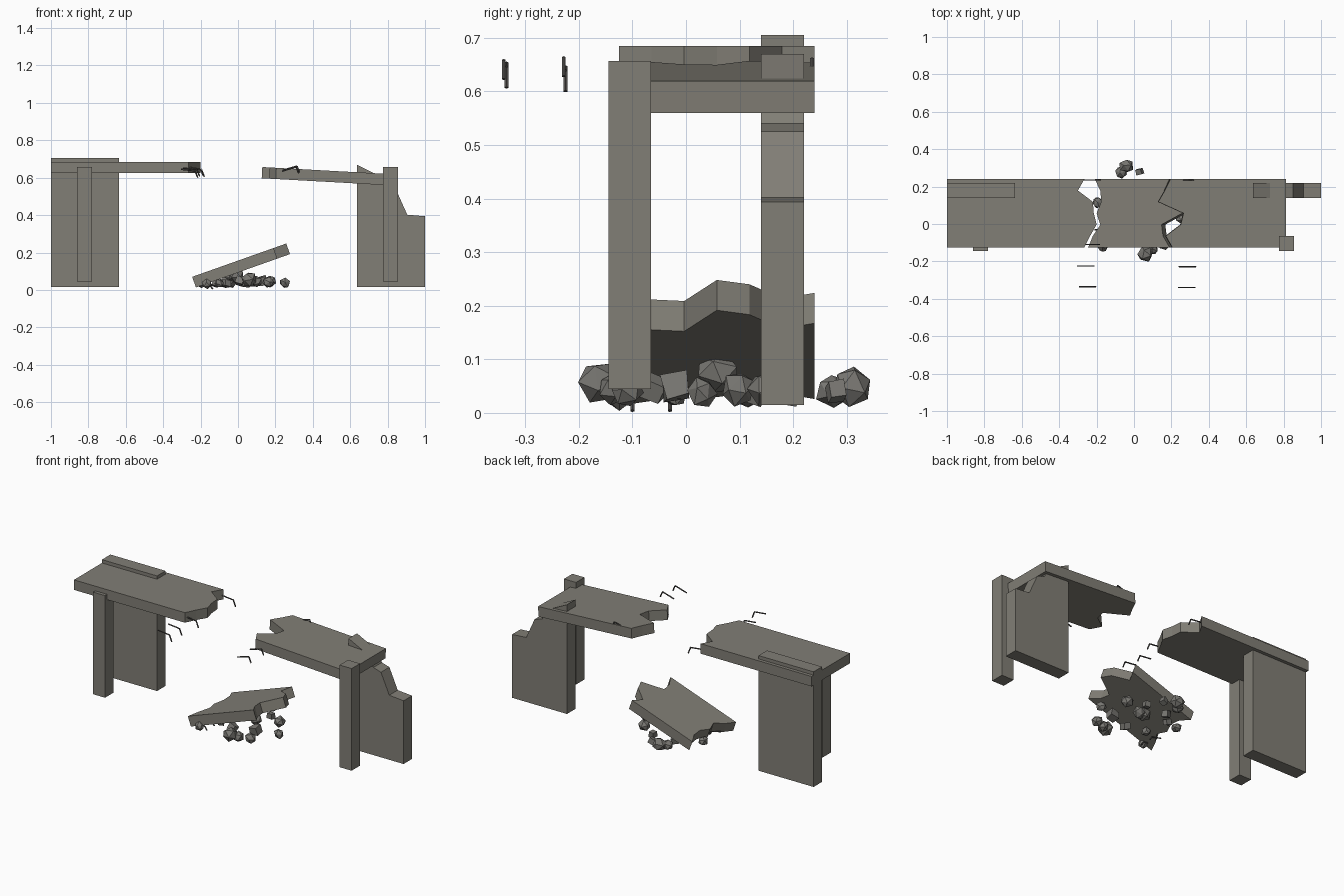
import bpy, bmesh, math, random
from mathutils import Vector, Matrix, Euler

if "Cube" in bpy.data.objects:
    bpy.data.objects.remove(bpy.data.objects["Cube"])

random.seed(7)


def material(name, rgb):
    m = bpy.data.materials.new(name)
    m.diffuse_color = (*rgb, 1)
    m.use_nodes = True
    m.node_tree.nodes["Principled BSDF"].inputs["Base Color"].default_value = m.diffuse_color
    return m


CONCRETE = material("concrete", (0.22, 0.21, 0.18))
RUBBLE = material("rubble grey", (0.19, 0.185, 0.17))
STEEL = material("dark steel", (0.09, 0.085, 0.08))


def finish(bm, name, mat):
    bmesh.ops.recalc_face_normals(bm, faces=bm.faces)
    me = bpy.data.meshes.new(name)
    bm.to_mesh(me)
    bm.free()
    me.materials.append(mat)
    ob = bpy.data.objects.new(name, me)
    bpy.context.collection.objects.link(ob)
    return ob


def prism(name, lower, upper, mat=CONCRETE):
    """Solid between two matching outlines."""
    bm = bmesh.new()
    a = [bm.verts.new(p) for p in lower]
    b = [bm.verts.new(p) for p in upper]
    bm.faces.new(a)
    bm.faces.new(b)
    n = len(a)
    for i in range(n):
        j = (i + 1) % n
        bm.faces.new((a[i], a[j], b[j], b[i]))
    return finish(bm, name, mat)


def wall(name, profile, y0, y1):
    """Front-view profile extruded in depth."""
    return prism(name, [(x, y0, z) for x, z in profile],
                 [(x, y1, z) for x, z in profile])


def box(x0, x1, z0, z1):
    return [(x0, z0), (x1, z0), (x1, z1), (x0, z1)]


Y0, Y1 = -0.125, 0.24
ROWS = [Y0 + (Y1 - Y0) * i / 6 for i in range(7)]


def slab(name, left, right, px, pz, slope, t=0.06):
    """Deck piece with jagged ends; top passes through (px, pz)."""
    def edge(xs):
        return list(zip(xs, ROWS)) if len(xs) == 7 else [(xs[0], Y0), (xs[0], Y1)]
    outline = edge(right) + edge(left)[::-1]
    a = math.atan(slope)
    down = Vector((math.sin(a), 0, -math.cos(a))) * t
    top = [Vector((x, y, pz + (x - px) * slope)) for x, y in outline]
    return prism(name, [p + down for p in top], top)


def rebar(name, points, r=0.004):
    bm = bmesh.new()
    for p, q in zip(points, points[1:]):
        p, q = Vector(p), Vector(q)
        d = q - p
        rot = d.to_track_quat('Z', 'Y').to_matrix().to_4x4()
        bmesh.ops.create_cone(bm, cap_ends=True, segments=6, radius1=r, radius2=r,
                              depth=d.length,
                              matrix=Matrix.Translation((p + q) / 2) @ rot)
    return finish(bm, name, STEEL)


# Front posts
for side, x in (("left", -0.86), ("right", 0.775)):
    wall(side + "_front_post", box(x, x + 0.08, 0.045, 0.657), -0.145, -0.065)

# Back walls: left intact, right broken
wall("left_back_wall", box(-1.0, -0.635, 0.015, 0.705), 0.14, 0.22)
wall("right_back_wall",
     [(0.635, 0.015), (1.0, 0.015), (1.0, 0.394), (0.905, 0.402), (0.85, 0.525),
      (0.80, 0.54), (0.77, 0.603), (0.635, 0.67)], 0.14, 0.22)

# Deck pieces
slab("left_deck", [-1.0], [-0.265, -0.235, -0.20, -0.215, -0.22, -0.30, -0.265],
     -1.0, 0.685, 0.0)
slab("right_deck", [0.205, 0.17, 0.25, 0.265, 0.13, 0.165, 0.195], [0.813],
     0.13, 0.657, -0.055)
slab("fallen_deck", [-0.245, -0.22, -0.18, -0.20, -0.175, -0.18, -0.21],
     [0.19, 0.155, 0.147, 0.258, 0.235, 0.16, 0.19], -0.245, 0.07, 0.354)

# Bent rebar at the broken ends
for i, (y, x, z) in enumerate([(-0.335, -0.295, 0.652), (-0.225, -0.305, 0.645),
                               (-0.11, -0.275, 0.655), (0.235, -0.27, 0.65)]):
    rebar(f"left_rebar_{i + 1}", [(x, y, z), (x + 0.075, y, z - 0.008),
                                  (x + 0.09, y, z - 0.045)])
for i, (y, x, z) in enumerate([(-0.34, 0.235, 0.635), (-0.228, 0.24, 0.64),
                               (0.235, 0.235, 0.638)]):
    rebar(f"right_rebar_{i + 1}", [(x, y, z), (x + 0.075, y, z + 0.022),
                                   (x + 0.09, y, z - 0.012)])
for i, y in enumerate((-0.10, -0.03)):
    rebar(f"fallen_rebar_{i + 1}", [(-0.21, y, 0.04), (-0.15, y, 0.025),
                                    (-0.135, y, 0.004)])

# Rubble: rounded stones (x, y, z, radius)
STONES = [(-0.04, 0.31, 0.05, 0.037), (-0.07, 0.275, 0.04, 0.03),
          (0.06, -0.16, 0.055, 0.038), (0.10, -0.135, 0.045, 0.028),
          (0.25, 0.03, 0.038, 0.028), (0.17, 0.15, 0.045, 0.032),
          (-0.01, 0.06, 0.075, 0.038), (-0.195, 0.115, 0.035, 0.026),
          (-0.165, -0.125, 0.032, 0.025), (0.05, 0.10, 0.045, 0.032),
          (-0.10, -0.02, 0.035, 0.024), (0.16, -0.11, 0.04, 0.03)]
# Rubble: angular blocks (x, y, z, half size)
BLOCKS = [(0.03, 0.28, 0.04, 0.022), (0.13, -0.02, 0.048, 0.032),
          (-0.12, 0.13, 0.035, 0.022), (0.01, -0.06, 0.045, 0.026),
          (-0.06, 0.19, 0.035, 0.024), (0.08, 0.2, 0.035, 0.022)]

for kind, items in (("stone", STONES), ("block", BLOCKS)):
    for i, (x, y, z, r) in enumerate(items):
        bm = bmesh.new()
        turn = Euler([random.uniform(-0.5, 0.5) for _ in range(3)]).to_matrix().to_4x4()
        size = Matrix.Diagonal((r, r * random.uniform(0.85, 1.1), r * 0.95, 1))
        m = Matrix.Translation((x, y, z)) @ turn @ size
        if kind == "stone":
            bmesh.ops.create_icosphere(bm, subdivisions=1, radius=1.1, matrix=m)
        else:
            bmesh.ops.create_cube(bm, size=1.5, matrix=m)
        for v in bm.verts:
            v.co += Vector([random.uniform(-0.1, 0.1) * r for _ in range(3)])
            v.co.z = max(v.co.z, 0.0)
        finish(bm, f"rubble_{kind}_{i + 1}", RUBBLE)
